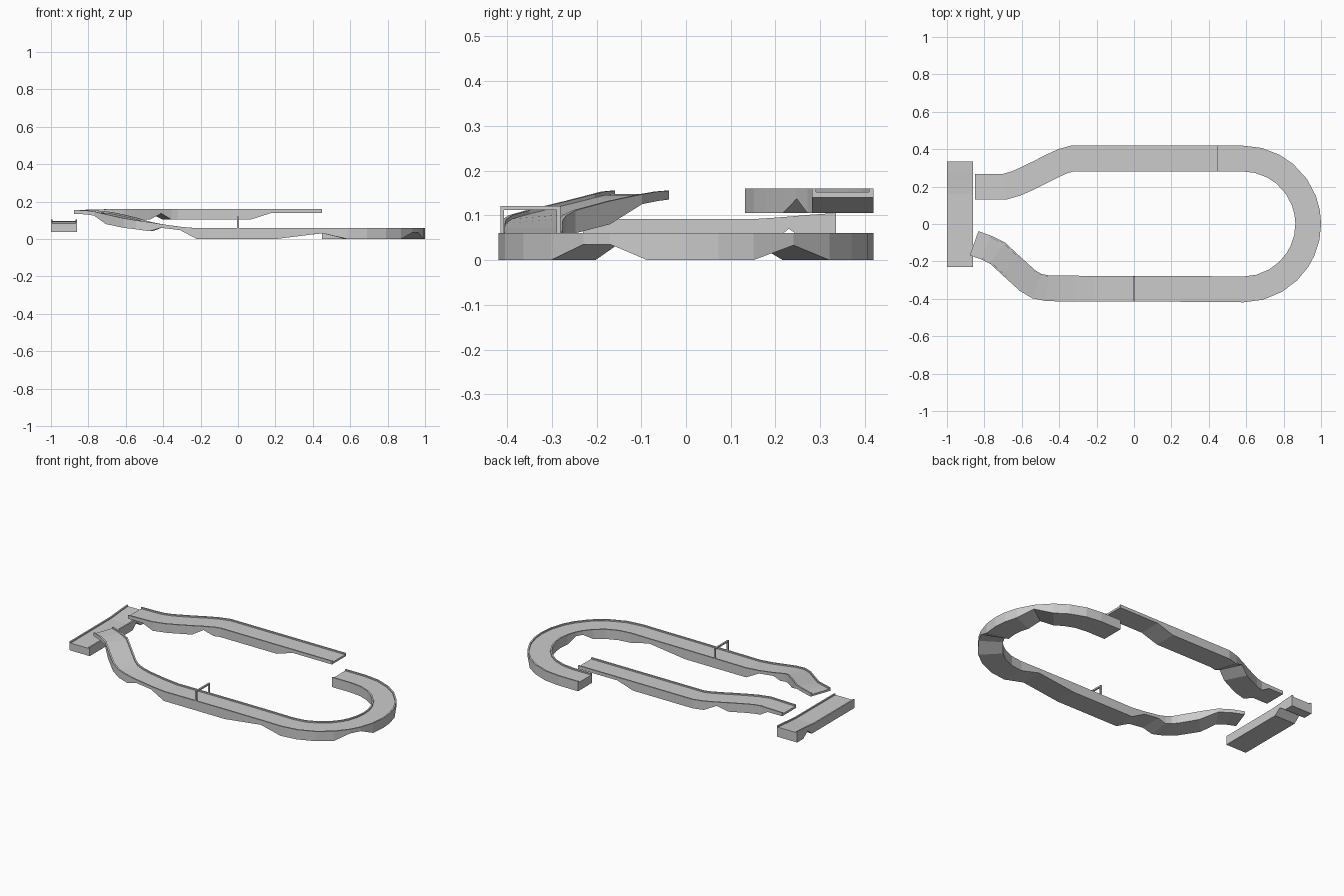
import bpy, bmesh
from math import sin, cos, radians
from mathutils import Vector

if "Cube" in bpy.data.objects:
    bpy.data.objects.remove(bpy.data.objects["Cube"])

HALF = 0.0685    # half track width
RAIL = 0.009     # rail thickness
LIP = 0.008      # rail height above the road


def track(name, stations, half=HALF):
    """Sweep a shallow U section along (x, y, top, bottom) stations with mitred corners."""
    bm = bmesh.new()
    pts = [Vector(s[:2]) for s in stations]
    rings = []
    for i, (x, y, top, bottom) in enumerate(stations):
        a = (pts[i] - pts[max(i - 1, 0)]).normalized() if i else None
        b = (pts[i + 1] - pts[i]).normalized() if i < len(pts) - 1 else None
        a, b = a or b, b or a
        t = (a + b).normalized()
        side = Vector((-t.y, t.x)) / max(t.dot(b), 0.5)
        inner = half - RAIL
        section = [(-half, bottom), (half, bottom), (half, top), (inner, top),
                   (inner, top - LIP), (-inner, top - LIP), (-inner, top), (-half, top)]
        rings.append([bm.verts.new((x + side.x * o, y + side.y * o, z)) for o, z in section])
    for r, s in zip(rings, rings[1:]):
        for k in range(8):
            m = (k + 1) % 8
            bm.faces.new((r[k], r[m], s[m], s[k]))
    bm.faces.new(rings[0])
    bm.faces.new(rings[-1])
    bmesh.ops.recalc_face_normals(bm, faces=bm.faces)
    me = bpy.data.meshes.new(name)
    bm.to_mesh(me)
    bm.free()
    ob = bpy.data.objects.new(name, me)
    bpy.context.collection.objects.link(ob)
    return ob


def box(name, lo, hi):
    lo, hi = Vector(lo), Vector(hi)
    bpy.ops.mesh.primitive_cube_add(size=1, location=(lo + hi) / 2)
    ob = bpy.context.object
    ob.name = name
    ob.scale = hi - lo
    return ob


# Lower track: start, round turn with two undercuts, straight, climbing exit
R, CX = 0.35, 0.5815
raised = {35: 0.033, -24: 0.035, -33: 0.035}
lower = [(0.45, R, 0.06, 0)]
for deg in (90, 76, 62, 50, 35, 21, 10, 0, -12, -24, -33, -46, -60, -75, -90):
    a = radians(deg)
    lower.append((CX + R * cos(a), R * sin(a), 0.06, raised.get(deg, 0)))
lower += [(0.45, -0.348, 0.06, 0.031), (0.2, -0.347, 0.06, 0.0),
          (-0.22, -0.346, 0.058, 0.0), (-0.31, -0.345, 0.066, 0.048),
          (-0.41, -0.345, 0.08, 0.06), (-0.465, -0.343, 0.09, 0.042),
          (-0.52, -0.332, 0.10, 0.052), (-0.57, -0.302, 0.111, 0.06),
          (-0.66, -0.22, 0.132, 0.08), (-0.73, -0.155, 0.147, 0.125),
          (-0.79, -0.126, 0.153, 0.132), (-0.855, -0.103, 0.155, 0.135)]
track("lower_track", lower)

# Upper track: level road with deeper support blocks beneath
T = 0.16
track("upper_track", [
    (0.45, R, T, 0.14), (0.18, R, T, 0.14), (0.07, R, T, 0.105), (-0.33, R, T, 0.105),
    (-0.38, 0.336, T, 0.105), (-0.44, 0.309, T, 0.137), (-0.50, 0.278, T, 0.105),
    (-0.58, 0.239, T, 0.105), (-0.63, 0.217, T, 0.105), (-0.69, 0.20, T, 0.105),
    (-0.75, 0.20, T - 0.002, 0.135), (-0.85, 0.20, T - 0.004, 0.135)])

# Cross track at the left end, with a notch in its underside
track("cross_track", [
    (-0.93, -0.23, 0.091, 0.037), (-0.93, 0.16, 0.092, 0.037), (-0.93, 0.19, 0.094, 0.037),
    (-0.93, 0.23, 0.097, 0.07), (-0.93, 0.275, 0.101, 0.037), (-0.93, 0.335, 0.105, 0.037)],
    half=0.07)

# Start gate over the front straight
for n, y in (("outer", -0.411), ("inner", -0.285)):
    box("gate_post_" + n, (-0.005, y - 0.004, 0.055), (0.005, y + 0.004, 0.12))
box("gate_bar", (-0.005, -0.415, 0.112), (0.005, -0.281, 0.121))
